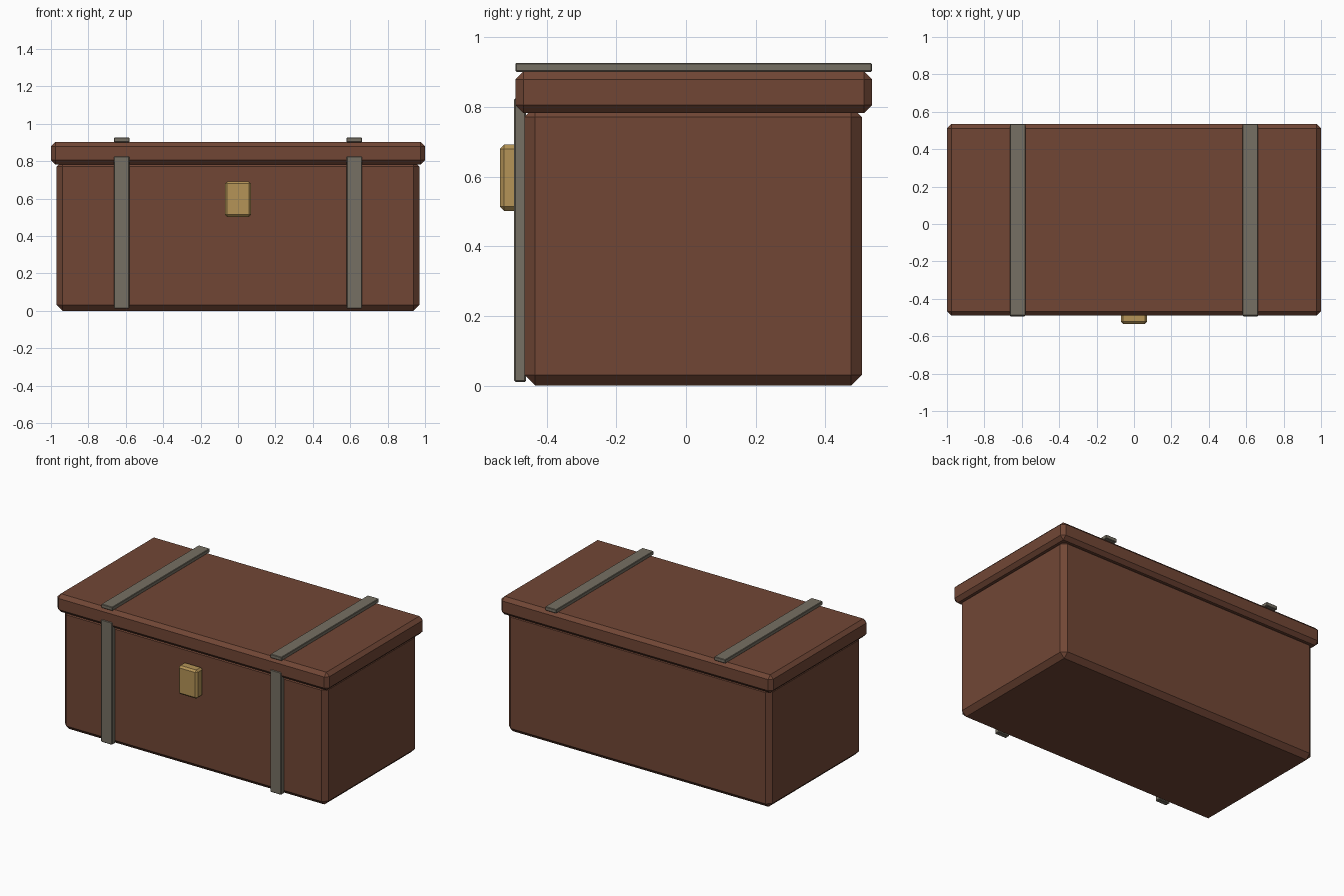
import bpy, bmesh
from mathutils import Vector

if "Cube" in bpy.data.objects:
    bpy.data.objects.remove(bpy.data.objects["Cube"])


def material(name, rgb):
    m = bpy.data.materials.new(name)
    m.diffuse_color = (*rgb, 1)
    m.use_nodes = True
    m.node_tree.nodes["Principled BSDF"].inputs["Base Color"].default_value = m.diffuse_color
    return m


wood = material("brown wood", (0.165, 0.062, 0.036))
iron = material("grey iron", (0.18, 0.16, 0.125))
brass = material("brass", (0.46, 0.295, 0.095))


def block(name, low, high, bevel, mat):
    """Box between two corners with flat chamfered edges."""
    low, high = Vector(low), Vector(high)
    bm = bmesh.new()
    bmesh.ops.create_cube(bm, size=1)
    bmesh.ops.scale(bm, vec=high - low, verts=bm.verts)
    bmesh.ops.translate(bm, vec=(low + high) / 2, verts=bm.verts)
    bmesh.ops.bevel(bm, geom=bm.edges[:], offset=bevel, segments=1,
                    profile=0.5, affect='EDGES')
    mesh = bpy.data.meshes.new(name)
    bm.to_mesh(mesh)
    bm.free()
    mesh.materials.append(mat)
    obj = bpy.data.objects.new(name, mesh)
    bpy.context.collection.objects.link(obj)
    return obj


# Chest body and overhanging lid
block("chest_body", (-0.97, -0.464, 0), (0.97, 0.505, 0.802), 0.031, wood)
block("lid", (-1, -0.49, 0.782), (1, 0.534, 0.902), 0.023, wood)

# Iron straps across the lid and down the front
for side, x in (("left", -0.622), ("right", 0.622)):
    block(f"lid_strap_{side}", (x - 0.041, -0.49, 0.901),
          (x + 0.041, 0.534, 0.926), 0.003, iron)
    block(f"front_strap_{side}", (x - 0.041, -0.494, 0.011),
          (x + 0.041, -0.459, 0.825), 0.004, iron)

# Brass latch
block("latch", (-0.07, -0.534, 0.502), (0.07, -0.464, 0.692), 0.012, brass)
